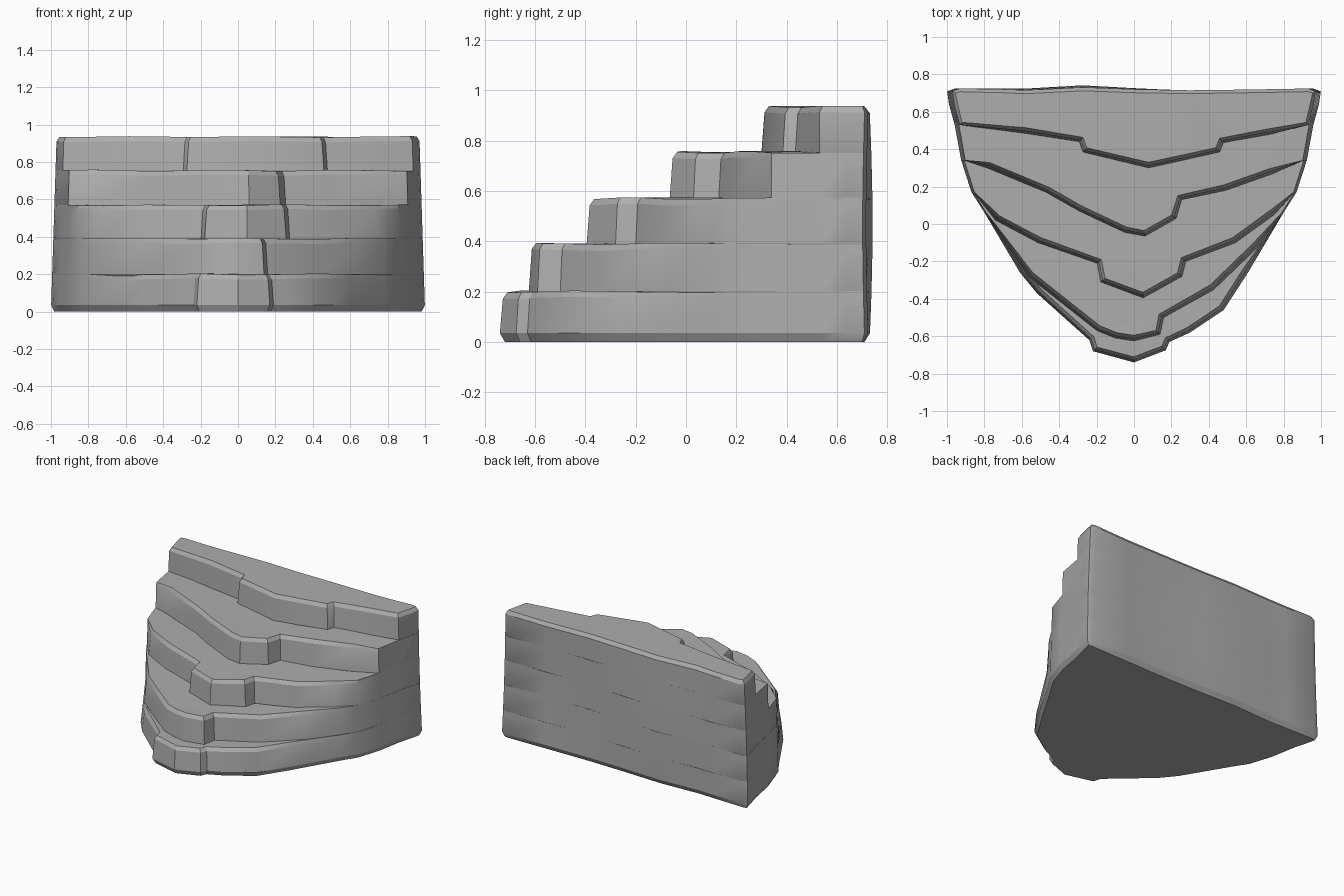
import bpy, bmesh, math
from mathutils import Vector

cube = bpy.data.objects.get("Cube")
if cube:
    bpy.data.objects.remove(cube, do_unlink=True)

stone = bpy.data.materials.new("grey_stone")
stone.use_nodes = True
GREY = (0.42, 0.42, 0.42, 1)
stone.diffuse_color = GREY
stone.node_tree.nodes["Principled BSDF"].inputs["Base Color"].default_value = GREY

HEIGHT = 0.93
# Shared side wall, from the back corner forward (mirrored for the other side)
SIDE = [(1.0, 0.71), (0.99, 0.64), (0.96, 0.53), (0.925, 0.34), (0.87, 0.17), (0.8, 0.06)]
# Shared back wall, from +x to -x
BACK = [(0.96, 0.725), (0.66, 0.72), (0.3, 0.715), (0.0, 0.72),
        (-0.28, 0.73), (-0.6, 0.715), (-0.72, 0.72), (-0.96, 0.725)]

# Each tier: name, bottom, top, side points used, riser line from -x to +x
TIERS = [
    ("bottom_step", 0.035, 0.2, 6,
     [(-0.61, -0.26), (-0.52, -0.37), (-0.24, -0.62), (-0.22, -0.68), (0, -0.74),
      (0.17, -0.675), (0.19, -0.63), (0.3, -0.58), (0.48, -0.46), (0.61, -0.26)]),
    ("second_step", 0.2, 0.39, 6,
     [(-0.57, -0.28), (-0.2, -0.57), (-0.1, -0.61), (0, -0.625), (0.14, -0.59),
      (0.16, -0.5), (0.43, -0.35), (0.66, -0.13)]),
    ("third_step", 0.39, 0.57, 5,
     [(-0.75, 0.02), (-0.52, -0.1), (-0.2, -0.21), (-0.18, -0.31), (0.05, -0.395),
      (0.26, -0.28), (0.28, -0.2), (0.55, -0.1), (0.76, 0.05)]),
    ("fourth_step", 0.57, 0.755, 4,
     [(-0.8, 0.3), (-0.48, 0.17), (-0.3, 0.07), (-0.05, -0.045), (0.06, -0.065),
      (0.23, 0.03), (0.26, 0.13), (0.5, 0.18), (0.76, 0.27)]),
    ("top_step", 0.755, 0.935, 3,
     [(-0.6, 0.485), (-0.3, 0.44), (-0.28, 0.385), (0.08, 0.3), (0.47, 0.385),
      (0.49, 0.435), (0.75, 0.48)]),
]


def outward(points, i):
    """Average outward direction of a counter-clockwise outline at one corner."""
    before, here, after = points[i - 1], points[i], points[(i + 1) % len(points)]
    total = Vector((0, 0))
    for a, b in ((before, here), (here, after)):
        d = (b - a).normalized()
        total += Vector((d.y, -d.x))
    return total.normalized()


def weather(x, y, z):
    """Lean the walls inward and swell the back like worn rock."""
    rise = z / HEIGHT
    if y > 0.6:
        y += 0.012 * math.sin(math.pi * rise) * math.cos(3 * x + 1)
    return Vector((x * (1 - 0.03 * rise), y, z))


def build_tier(name, low, high, count, riser):
    side = SIDE[:count]
    outline = [(-x, y) for x, y in side] + riser + side[::-1] + BACK
    points = [Vector(p) for p in outline]
    front = range(count, count + len(riser))
    crown = name == "top_step"

    # Rings: tucked base, full base, leaning riser, worn rim
    rings = ((low - 0.035, 0.02, 0.02), (low, 0, 0),
             (high - 0.025, 0.012, 0), (high, 0.03, 0.018 if crown else 0))
    bm = bmesh.new()
    loops = []
    for level, (z, front_inset, wall_inset) in enumerate(rings):
        loop = []
        for i, p in enumerate(points):
            inset = front_inset if i in front else wall_inset
            q = p - outward(points, i) * inset
            ripple = 0.004 * math.sin(9 * p.x + 20 * high) if level > 1 else 0
            loop.append(bm.verts.new(weather(q.x, q.y, z + ripple)))
        loops.append(loop)
    n = len(points)
    for lower, upper in zip(loops, loops[1:]):
        for i in range(n):
            j = (i + 1) % n
            bm.faces.new((lower[i], lower[j], upper[j], upper[i]))
    caps = [bm.faces.new(loops[-1]), bm.faces.new(loops[0][::-1])]
    bmesh.ops.triangulate(bm, faces=caps)

    mesh = bpy.data.meshes.new(name)
    bm.to_mesh(mesh)
    bm.free()
    mesh.materials.append(stone)
    obj = bpy.data.objects.new(name, mesh)
    bpy.context.collection.objects.link(obj)
    bpy.ops.object.select_all(action="DESELECT")
    obj.select_set(True)
    bpy.context.view_layer.objects.active = obj
    bpy.ops.object.shade_smooth_by_angle(angle=math.radians(28))


for tier in TIERS:
    build_tier(*tier)
